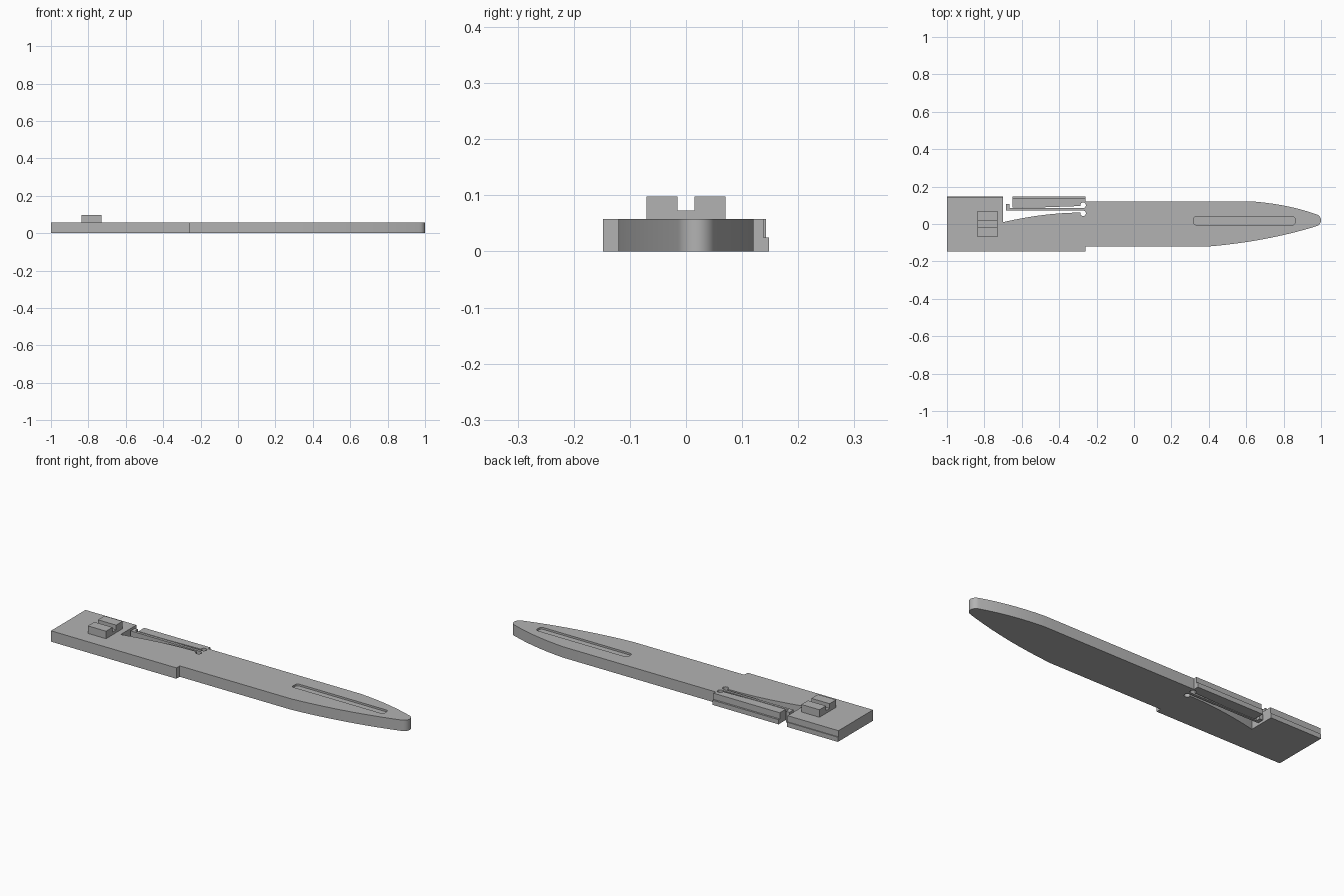
import bpy, bmesh, math
from mathutils import Vector

cube = bpy.data.objects.get("Cube")
if cube:
    bpy.data.objects.remove(cube, do_unlink=True)

THICK = 0.058

grey = bpy.data.materials.new("plain_grey")
grey.use_nodes = True
grey.diffuse_color = (0.45, 0.45, 0.45, 1)
grey.node_tree.nodes["Principled BSDF"].inputs["Base Color"].default_value = (0.45, 0.45, 0.45, 1)


def arc(cx, cy, rx, ry, start, end, steps=14):
    angles = [math.radians(start + (end - start) * i / steps) for i in range(steps + 1)]
    return [(cx + rx * math.cos(a), cy + ry * math.sin(a)) for a in angles]


def bend(a, control, b, steps=14):
    a, c, b = Vector(a), Vector(control), Vector(b)
    ts = [i / steps for i in range(steps + 1)]
    return [tuple(a * (1 - t) ** 2 + c * 2 * t * (1 - t) + b * t * t) for t in ts]


def prism(name, points, offset, place=lambda u, v: (u, v, 0)):
    """Extrude a closed 2D outline along an offset vector."""
    bm = bmesh.new()
    face = bm.faces.new([bm.verts.new(place(u, v)) for u, v in points])
    top = bmesh.ops.extrude_face_region(bm, geom=[face])["geom"]
    bmesh.ops.translate(bm, vec=offset, verts=[v for v in top if isinstance(v, bmesh.types.BMVert)])
    bmesh.ops.recalc_face_normals(bm, faces=bm.faces)
    mesh = bpy.data.meshes.new(name)
    bm.to_mesh(mesh)
    bm.free()
    mesh.materials.append(grey)
    obj = bpy.data.objects.new(name, mesh)
    bpy.context.collection.objects.link(obj)
    return obj


def select(obj):
    bpy.ops.object.select_all(action='DESELECT')
    obj.select_set(True)
    bpy.context.view_layer.objects.active = obj


def cut(target, points, z0, z1):
    cutter = prism("cutter", points, (0, 0, z1 - z0), lambda u, v: (u, v, z0))
    cutter.hide_render = True
    mod = target.modifiers.new("cut", 'BOOLEAN')
    mod.operation, mod.solver, mod.object = 'DIFFERENCE', 'EXACT', cutter
    select(target)
    bpy.ops.object.modifier_apply(modifier=mod.name)
    bpy.data.objects.remove(cutter, do_unlink=True)


def rect(x0, x1, y0, y1):
    return [(x0, y0), (x1, y0), (x1, y1), (x0, y1)]


# Blade, handle block, spring arm and thin beam share one outline
outline = [(-1, -0.148), (-0.26, -0.148), (-0.26, -0.12)]
outline += bend((0.4, -0.12), (0.7, -0.095), (0.965, -0.015))
outline += arc(0.962, 0.02, 0.038, 0.034, -65, 65)
outline += bend((0.965, 0.055), (0.82, 0.105), (0.64, 0.12))
# Outer arm
outline += [(-0.26, 0.12), (-0.26, 0.148), (-0.65, 0.148), (-0.65, 0.089), (-0.49, 0.089)]
# Relief hole, hooked thin beam, second relief hole
outline += arc(-0.272, 0.1, 0.015, 0.015, 195, -110)
outline += [(-0.665, 0.085), (-0.665, 0.107), (-0.685, 0.107), (-0.685, 0.072)]
outline += arc(-0.272, 0.057, 0.015, 0.015, 95, -195)
# Curved wedge gap and handle block
outline += bend((-0.29, 0.061), (-0.48, 0.06), (-0.7, 0.01))
outline += [(-0.7, 0.148), (-1, 0.148)]
body = prism("blade_body", outline, (0, 0, THICK))

# Stepped ledges along the back edge
cut(body, rect(-0.67, -0.25, 0.138, 0.2), 0.025, 0.1)
cut(body, rect(-1.1, -0.69, 0.143, 0.2), 0.025, 0.1)

# Shallow rounded recess near the tip
r = 0.012
recess = []
for i, (x, y) in enumerate([(0.86 - r, 0.04 - r), (0.32 + r, 0.04 - r),
                            (0.32 + r, -0.005 + r), (0.86 - r, -0.005 + r)]):
    recess += arc(x, y, r, r, i * 90, i * 90 + 90, 5)
cut(body, recess, THICK - 0.01, 0.1)

# Grooved nub on the handle block
profile = [(-0.07, 0.057), (0.07, 0.057), (0.07, 0.098), (0.015, 0.098),
           (0.015, 0.073), (-0.015, 0.073), (-0.015, 0.098), (-0.07, 0.098)]
nub = prism("grooved_nub", profile, (0.107, 0, 0), lambda u, v: (-0.837, u, v))

select(body)
bpy.ops.object.shade_smooth_by_angle(angle=math.radians(30))
